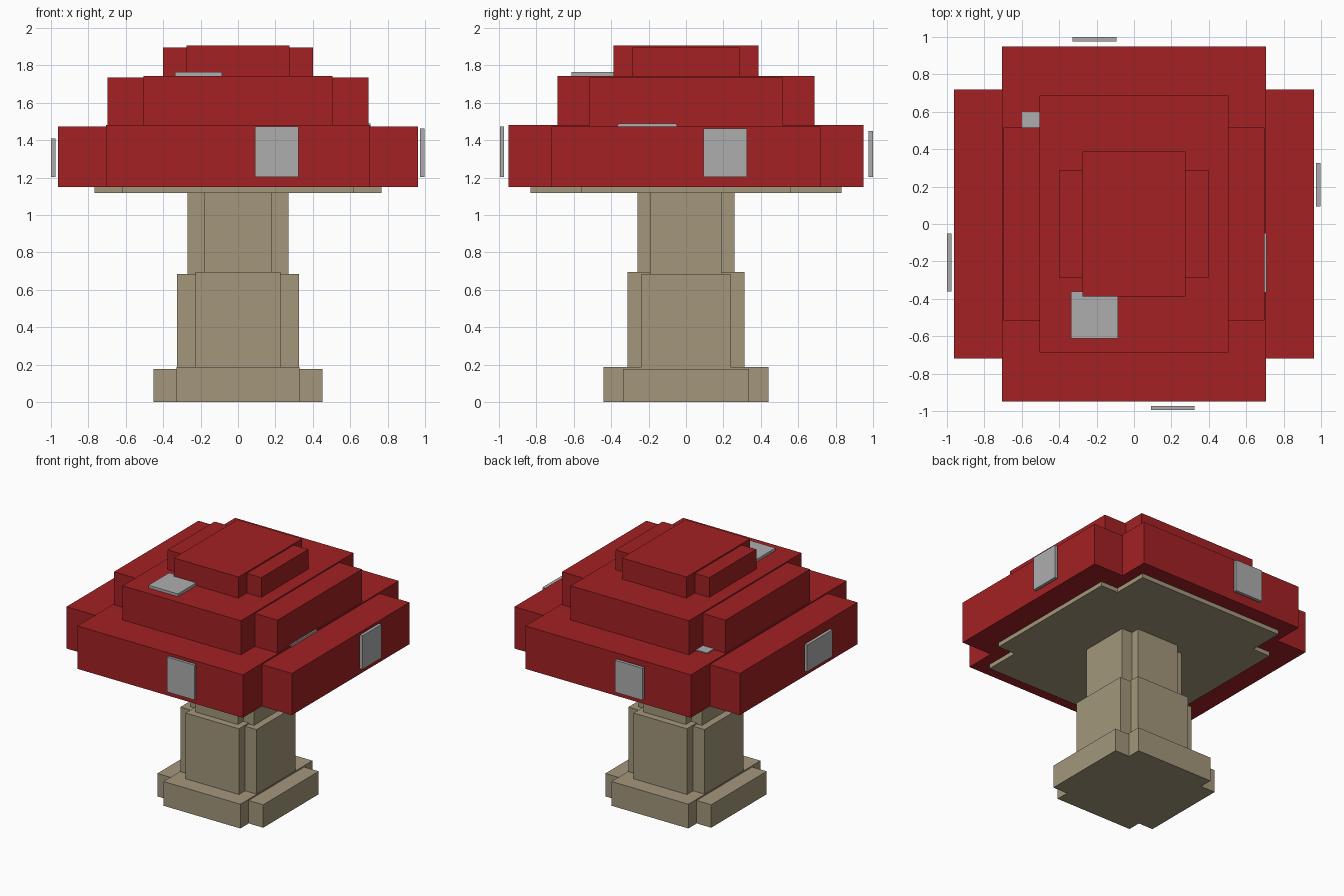
import bpy, bmesh
from mathutils import Matrix, Vector

if "Cube" in bpy.data.objects:
    bpy.data.objects.remove(bpy.data.objects["Cube"])


def material(name, rgb):
    # sRGB bytes to linear diffuse colour
    lin = [((c / 255 + 0.055) / 1.055) ** 2.4 for c in rgb]
    m = bpy.data.materials.new(name)
    m.diffuse_color = (*lin, 1.0)
    m.use_nodes = True
    m.node_tree.nodes["Principled BSDF"].inputs["Base Color"].default_value = m.diffuse_color
    return m


red = material("cap red", (163, 33, 36))
tan = material("stem tan", (163, 151, 123))
grey = material("spot grey", (174, 174, 174))


def boxes(name, mat, extents):
    """One object made of boxes given as (x0, x1, y0, y1, z0, z1)."""
    bm = bmesh.new()
    for x0, x1, y0, y1, z0, z1 in extents:
        centre = Vector((x0 + x1, y0 + y1, z0 + z1)) / 2
        size = Matrix.Diagonal((x1 - x0, y1 - y0, z1 - z0, 1))
        bmesh.ops.create_cube(bm, size=1, matrix=Matrix.Translation(centre) @ size)
    mesh = bpy.data.meshes.new(name)
    bm.to_mesh(mesh)
    bm.free()
    mesh.materials.append(mat)
    bpy.context.collection.objects.link(bpy.data.objects.new(name, mesh))


def tier(name, mat, wide, deep, z0):
    """Two crossed boxes, each (half x, half y, top), on a shared bottom."""
    boxes(name, mat, [(-x, x, -y, y, z0, top) for x, y, top in (wide, deep)])


# Stem, from the foot up to the gill plate
tier("stem_foot", tan, (0.452, 0.338, 0.177), (0.328, 0.44, 0.187), 0)
tier("stem_lower", tan, (0.325, 0.238, 0.685), (0.228, 0.314, 0.694), 0.17)
tier("stem_upper", tan, (0.27, 0.193, 1.13), (0.18, 0.26, 1.14), 0.68)
tier("gill_plate", tan, (0.767, 0.56, 1.155), (0.62, 0.832, 1.16), 1.117)

# Stepped cap
tier("cap_lower", red, (0.962, 0.718, 1.472), (0.706, 0.95, 1.481), 1.15)
tier("cap_middle", red, (0.698, 0.515, 1.735), (0.505, 0.686, 1.744), 1.465)
tier("cap_top", red, (0.40, 0.286, 1.896), (0.276, 0.388, 1.906), 1.73)

# Spots standing just off the sides of the cap
boxes("front_spot", grey, [(0.092, 0.324, -0.995, -0.973, 1.202, 1.472)])
boxes("back_spot", grey, [(-0.328, -0.094, 0.976, 1.0, 1.203, 1.45)])
boxes("right_spot", grey, [(0.973, 0.997, 0.094, 0.326, 1.202, 1.462)])
boxes("left_spot", grey, [(-1.0, -0.976, -0.36, -0.05, 1.202, 1.408)])

# Spots lying on the steps of the cap
boxes("upper_spot", grey, [(-0.336, -0.085, -0.612, -0.36, 1.74, 1.765)])
boxes("corner_spot", grey, [(-0.6, -0.36, 0.36, 0.6, 1.465, 1.488)])
boxes("step_spot", grey, [(0.40, 0.709, -0.363, -0.05, 1.465, 1.488)])
